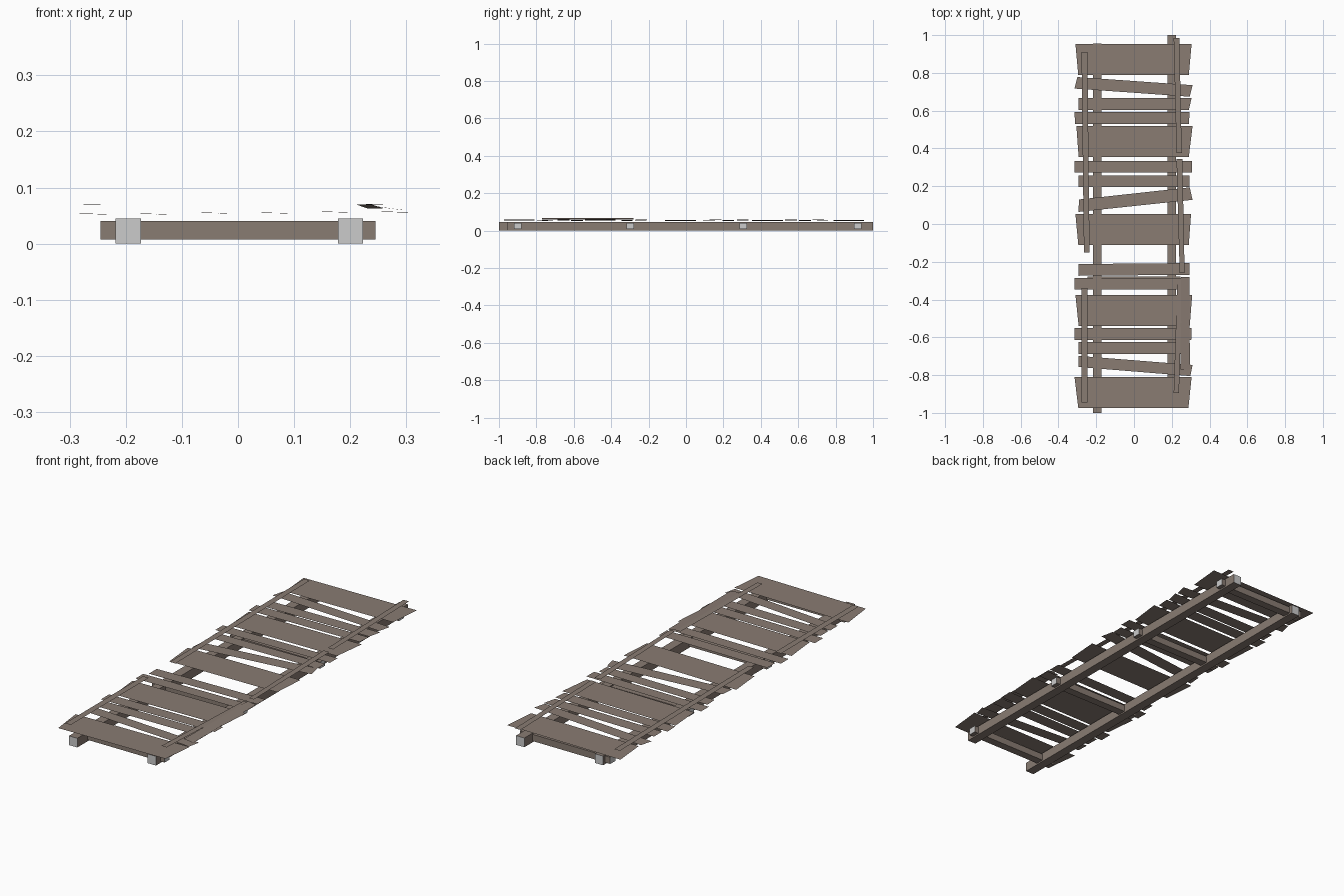
import bpy


def material(name, rgb):
    m = bpy.data.materials.new(name)
    m.diffuse_color = (*rgb, 1)
    return m


brown = material("weathered brown wood", (0.25, 0.2, 0.17))
grey = material("pale cut end", (0.6, 0.6, 0.6))


def build(name, verts, faces):
    me = bpy.data.meshes.new(name)
    me.from_pydata(verts, [], faces)
    me.materials.append(brown)
    me.materials.append(grey)
    ob = bpy.data.objects.new(name, me)
    bpy.context.collection.objects.link(ob)
    return me


def timber(name, lo, hi, axis):
    """Square timber whose two end faces along the axis are pale."""
    v = [(x, y, z) for x in (lo[0], hi[0]) for y in (lo[1], hi[1]) for z in (lo[2], hi[2])]
    f = [(0, 1, 3, 2), (4, 6, 7, 5), (0, 4, 5, 1), (2, 3, 7, 6), (0, 2, 6, 4), (1, 5, 7, 3)]
    me = build(name, v, f)
    for p in me.polygons:
        p.material_index = int(abs(p.normal[axis]) > 0.9)


# Two long bearers
timber("left_bearer", (-0.218, -1.0, 0), (-0.173, 0.955, 0.045), 1)
timber("right_bearer", (0.178, -0.955, 0), (0.223, 1.0, 0.045), 1)

# Cross beams
for i, y in enumerate((-0.9, -0.297, 0.307, 0.918)):
    timber(f"cross_beam_{i + 1}", (-0.245, y - 0.02, 0.007), (0.245, y + 0.02, 0.04), 0)

# Deck planks: left top y, right top y, width, then x of top-left, top-right, bottom-left, bottom-right
planks = [
    (0.952, 0.952, 0.164, -0.31, 0.305, -0.295, 0.29),
    (0.778, 0.735, 0.061, -0.30, 0.31, -0.315, 0.295),
    (0.667, 0.667, 0.064, -0.293, 0.305, -0.293, 0.29),
    (0.593, 0.593, 0.064, -0.315, 0.295, -0.312, 0.29),
    (0.518, 0.518, 0.164, -0.305, 0.31, -0.293, 0.29),
    (0.333, 0.333, 0.06, -0.315, 0.308, -0.315, 0.308),
    (0.256, 0.256, 0.06, -0.295, 0.295, -0.293, 0.293),
    (0.130, 0.194, 0.066, -0.29, 0.295, -0.295, 0.31),
    (0.053, 0.053, 0.164, -0.31, 0.302, -0.295, 0.29),
    (-0.212, -0.207, 0.062, -0.293, 0.293, -0.293, 0.293),
    (-0.286, -0.286, 0.06, -0.315, 0.293, -0.315, 0.293),
    (-0.376, -0.376, 0.164, -0.31, 0.308, -0.293, 0.295),
    (-0.55, -0.55, 0.064, -0.315, 0.305, -0.315, 0.303),
    (-0.624, -0.624, 0.064, -0.295, 0.295, -0.293, 0.293),
    (-0.698, -0.746, 0.059, -0.295, 0.31, -0.293, 0.298),
    (-0.81, -0.81, 0.164, -0.315, 0.305, -0.295, 0.288),
]
for i, (yl, yr, w, tl, tr, bl, br) in enumerate(planks):
    zl, zr = 0.051 + 0.002 * (i % 2), 0.056 + 0.002 * (i % 2)
    build(f"deck_plank_{i + 1}",
          [(bl, yl - w, zl), (br, yr - w, zr), (tr, yr, zr), (tl, yl, zl)], [(0, 1, 2, 3)])

# Edge strips: x range and y and z at back end, then the same at front end
strips = [
    ("left_strip_back", (-0.278, -0.247, 0.91, 0.07), (-0.265, -0.235, -0.15, 0.071)),
    ("left_strip_front", (-0.278, -0.247, -0.34, 0.07), (-0.278, -0.247, -0.945, 0.07)),
    ("right_strip_back", (0.21, 0.24, 0.984, 0.07), (0.225, 0.253, 0.376, 0.07)),
    ("right_strip_middle", (0.225, 0.256, 0.344, 0.07), (0.242, 0.268, -0.26, 0.071)),
    ("right_strip_front", (0.23, 0.258, -0.286, 0.063), (0.21, 0.238, -0.894, 0.07)),
]
for name, (a, b, y1, z1), (c, d, y0, z0) in strips:
    build(name, [(c, y0, z0), (d, y0, z0), (b, y1, z1), (a, y1, z1)], [(0, 1, 2, 3)])

# Loose strip sloping down on the right edge
build("right_strip_loose",
      [(0.245, -0.77, 0.066), (0.296, -0.77, 0.06), (0.293, -0.28, 0.06), (0.25, -0.28, 0.066)],
      [(0, 1, 2, 3)])
